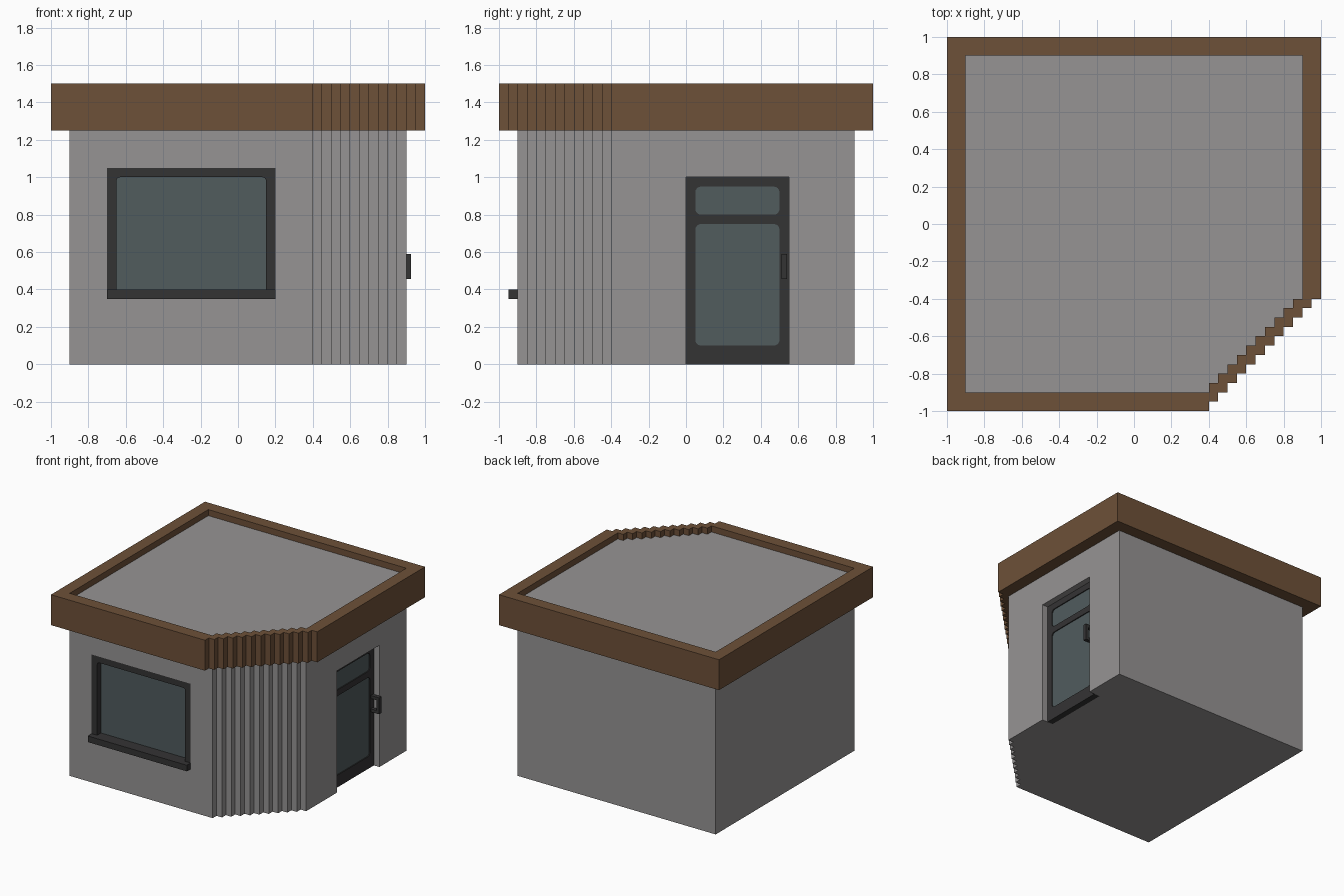
import bpy
import math
from mathutils import Vector

if "Cube" in bpy.data.objects:
    bpy.data.objects.remove(bpy.data.objects["Cube"])


def material(name, rgb):
    m = bpy.data.materials.new(name)
    m.diffuse_color = (*rgb, 1)
    m.use_nodes = True
    m.node_tree.nodes["Principled BSDF"].inputs["Base Color"].default_value = m.diffuse_color
    return m


GREY = material("wall grey", (0.305, 0.295, 0.295))
BROWN = material("trim brown", (0.155, 0.082, 0.040))
DARK = material("frame charcoal", (0.034, 0.033, 0.034))
GLASS = material("window glass", (0.082, 0.106, 0.111))

UP = (0, 0, 0)                                   # profile in xy
FRONT = (math.pi / 2, 0, 0)                      # profile in xz, thickness along -y
RIGHT = (math.pi / 2, 0, math.pi / 2)            # profile in yz, thickness along +x


def plate(name, loops, thick, loc, rot, mat):
    """Flat plate from an outline plus optional hole outlines; loc is its mid-plane."""
    cu = bpy.data.curves.new(name, 'CURVE')
    cu.dimensions = '2D'
    cu.fill_mode = 'BOTH'
    cu.extrude = thick / 2
    for pts in loops:
        s = cu.splines.new('POLY')
        s.points.add(len(pts) - 1)
        for p, (x, y) in zip(s.points, pts):
            p.co = (x, y, 0, 1)
        s.use_cyclic_u = True
        s.use_smooth = False
    cu.materials.append(mat)
    ob = bpy.data.objects.new(name, cu)
    bpy.context.collection.objects.link(ob)
    ob.location, ob.rotation_euler = loc, rot
    bpy.ops.object.select_all(action='DESELECT')
    ob.select_set(True)
    bpy.context.view_layer.objects.active = ob
    bpy.ops.object.convert(target='MESH')
    return bpy.context.view_layer.objects.active


def box(name, lo, hi, mat):
    lo, hi = Vector(lo), Vector(hi)
    v = [(x, y, z) for z in (lo.z, hi.z)
         for x, y in ((lo.x, lo.y), (hi.x, lo.y), (hi.x, hi.y), (lo.x, hi.y))]
    return solid(name, v, [(3, 2, 1, 0), (4, 5, 6, 7)] +
                 [(i, (i + 1) % 4, (i + 1) % 4 + 4, i + 4) for i in range(4)], mat)


def solid(name, verts, faces, mat):
    me = bpy.data.meshes.new(name)
    me.from_pydata(verts, [], faces)
    me.materials.append(mat)
    ob = bpy.data.objects.new(name, me)
    bpy.context.collection.objects.link(ob)
    return ob


def prism(name, pts, z0, z1, mat):
    n = len(pts)
    v = [(x, y, z) for z in (z0, z1) for x, y in pts]
    f = [tuple(range(n))[::-1], tuple(range(n, 2 * n))]
    f += [(i, (i + 1) % n, (i + 1) % n + n, i + n) for i in range(n)]
    return solid(name, v, f, mat)


def footprint(h):
    """Square of half-size h whose front right corner is a staircase of 0.05 steps."""
    pts = [(-h, h), (-h, -h)]
    steps = round((h - 0.4) / 0.05)
    for i in range(steps):
        x, y = 0.4 + 0.05 * i, -h + 0.05 * i
        pts += [(x, y), (x, y + 0.05)]
    return pts + [(h, -0.4), (h, h)]


def rect(x0, y0, x1, y1, r=0.0):
    if r == 0:
        return [(x0, y0), (x1, y0), (x1, y1), (x0, y1)]
    pts = []
    for k, (cx, cy) in enumerate(((x1 - r, y1 - r), (x0 + r, y1 - r),
                                  (x0 + r, y0 + r), (x1 - r, y0 + r))):
        for j in range(5):
            a = math.radians(90 * k + 22.5 * j)
            pts.append((cx + r * math.cos(a), cy + r * math.sin(a)))
    return pts


def cut(ob, lo, hi):
    c = box("cutter", lo, hi, GREY)
    c.hide_render = True
    m = ob.modifiers.new("cut", 'BOOLEAN')
    m.operation, m.solver, m.object = 'DIFFERENCE', 'EXACT', c
    bpy.context.view_layer.objects.active = ob
    bpy.ops.object.modifier_apply(modifier=m.name)
    bpy.data.objects.remove(c)


# Walls and roof deck, with openings for window and door
walls = prism("walls", footprint(0.9), 0, 1.45, GREY)
cut(walls, (-0.7, -1.0, 0.35), (0.2, -0.82, 1.05))
cut(walls, (0.8, 0.0, -0.1), (1.0, 0.55, 1.0))

# Roof fascia ring
plate("roof_fascia", [footprint(1.0), footprint(0.9)], 0.25, (0, 0, 1.375), UP, BROWN)

# Front window
plate("window_frame", [rect(-0.7, 0.35, 0.2, 1.05), rect(-0.65, 0.37, 0.15, 1.0, 0.02)],
      0.05, (0, -0.875, 0), FRONT, DARK)
box("window_glass", (-0.7, -0.85, 0.35), (0.2, -0.82, 1.05), GLASS)
box("window_sill", (-0.7, -0.95, 0.35), (0.2, -0.85, 0.4), DARK)

# Recessed door on the right side
plate("door_frame", [rect(0, 0, 0.55, 1.0), rect(0.05, 0.1, 0.5, 0.75, 0.03),
                     rect(0.05, 0.8, 0.5, 0.95, 0.03)],
      0.05, (0.825, 0, 0), RIGHT, DARK)
for name, z0, z1 in (("door_glass_lower", 0.08, 0.77), ("door_glass_upper", 0.78, 0.97)):
    box(name, (0.81, 0.03, z0), (0.842, 0.52, z1), GLASS)

# Door handle: two arms and a grip
plate("door_handle", [[(0.85, 0.455), (0.925, 0.455), (0.925, 0.59), (0.85, 0.59),
                       (0.85, 0.565), (0.90, 0.565), (0.90, 0.48), (0.85, 0.48)]],
      0.03, (0, 0.525, 0), FRONT, DARK)
